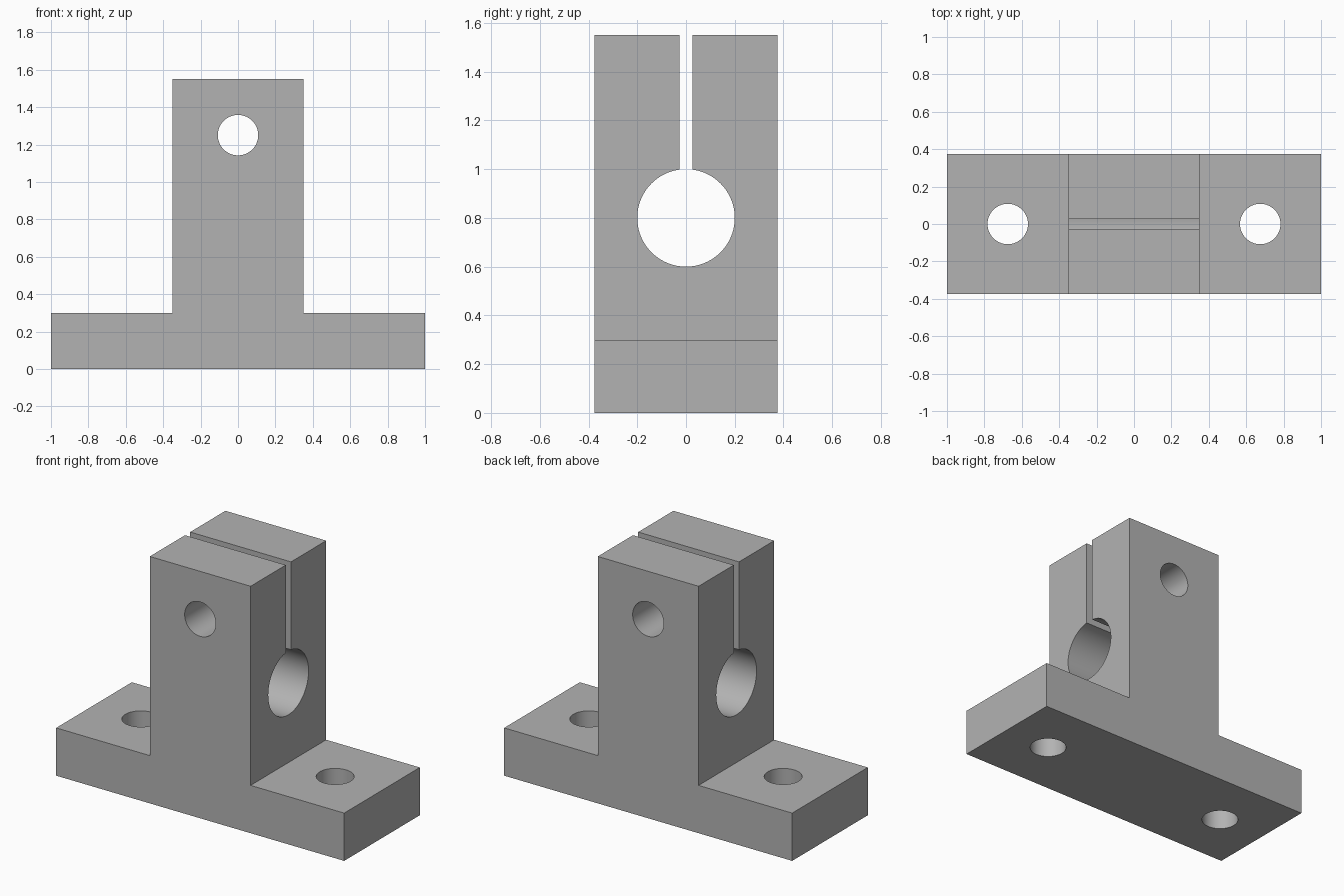
import bpy, bmesh, math

cube = bpy.data.objects.get("Cube")
if cube:
    bpy.data.objects.remove(cube, do_unlink=True)

DEPTH, TOP, BASE_TOP, HALF_POST = 0.375, 1.55, 0.30, 0.35
BORE_Z, BORE_R, SLOT_HALF = 0.80, 0.20, 0.026
HOLE_R, HOLE_X, CLAMP_Z = 0.108, 0.675, 1.25

metal = bpy.data.materials.new("light_grey_metal")
metal.use_nodes = True
grey = (0.45, 0.45, 0.45, 1)
metal.diffuse_color = grey
metal.node_tree.nodes["Principled BSDF"].inputs["Base Color"].default_value = grey

# Inverted T profile, extruded front to back
half = [(1, 0), (1, BASE_TOP), (HALF_POST, BASE_TOP), (HALF_POST, TOP)]
profile = half + [(-x, z) for x, z in reversed(half)]
bm = bmesh.new()
face = bm.faces.new([bm.verts.new((x, -DEPTH, z)) for x, z in profile])
extruded = bmesh.ops.extrude_face_region(bm, geom=[face])["geom"]
bmesh.ops.translate(bm, vec=(0, 2 * DEPTH, 0),
                    verts=[v for v in extruded if isinstance(v, bmesh.types.BMVert)])
bmesh.ops.recalc_face_normals(bm, faces=bm.faces)
mesh = bpy.data.meshes.new("shaft_support_block")
bm.to_mesh(mesh)
bm.free()
block = bpy.data.objects.new("shaft_support_block", mesh)
bpy.context.collection.objects.link(block)
mesh.materials.append(metal)


def cut(cutter, name):
    """Subtract a helper solid from the block and discard it."""
    cutter.name = name
    cutter.hide_render = True
    cutter.data.materials.append(metal)
    mod = block.modifiers.new(name, "BOOLEAN")
    mod.operation, mod.solver, mod.object = "DIFFERENCE", "EXACT", cutter
    bpy.context.view_layer.objects.active = block
    bpy.ops.object.modifier_apply(modifier=mod.name)
    bpy.data.objects.remove(cutter, do_unlink=True)


def drill(name, location, radius, rotation=(0, 0, 0)):
    bpy.ops.mesh.primitive_cylinder_add(vertices=96, radius=radius, depth=3,
                                        location=location, rotation=rotation)
    cut(bpy.context.object, name)


# Shaft bore, clamp screw hole and mounting holes
quarter = math.pi / 2
drill("shaft_bore", (0, 0, BORE_Z), BORE_R, (0, quarter, 0))
drill("clamp_hole", (0, 0, CLAMP_Z), HOLE_R, (quarter, 0, 0))
for side, name in ((1, "left_mounting_hole"), (-1, "right_mounting_hole")):
    drill(name, (side * HOLE_X, 0, 0), HOLE_R)

# Clamping slot from the bore up through the top
slot_top = TOP + 0.2
bpy.ops.mesh.primitive_cube_add(size=1, location=(0, 0, (BORE_Z + slot_top) / 2))
slot = bpy.context.object
slot.scale = (1, 2 * SLOT_HALF, slot_top - BORE_Z)
bpy.context.view_layer.update()
cut(slot, "clamp_slot")

# Smooth hole walls with sharp edges
bpy.ops.object.select_all(action="DESELECT")
block.select_set(True)
bpy.context.view_layer.objects.active = block
bpy.ops.object.shade_smooth_by_angle(angle=math.radians(30))
